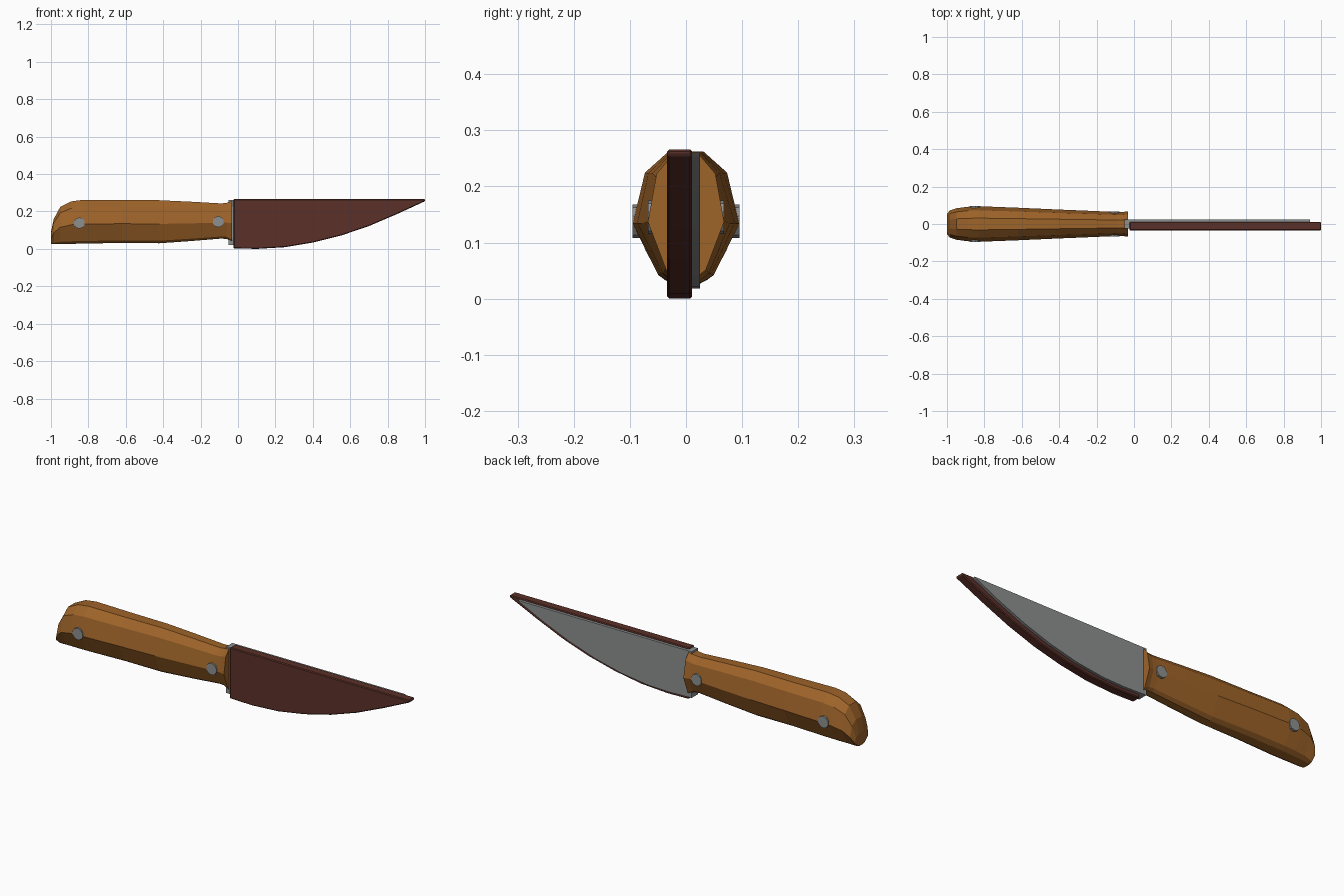
import bpy, bmesh, math
from mathutils import Matrix

if "Cube" in bpy.data.objects:
    bpy.data.objects.remove(bpy.data.objects["Cube"])


def material(name, rgb):
    m = bpy.data.materials.new(name)
    m.diffuse_color = (*rgb, 1)
    m.use_nodes = True
    m.node_tree.nodes["Principled BSDF"].inputs["Base Color"].default_value = m.diffuse_color
    return m


WOOD = material("warm wood", (0.34, 0.125, 0.022))
STEEL = material("grey steel", (0.27, 0.28, 0.275))
LEATHER = material("dark red leather", (0.105, 0.03, 0.022))


def finish(name, bm, mat):
    bmesh.ops.recalc_face_normals(bm, faces=bm.faces[:])
    mesh = bpy.data.meshes.new(name)
    bm.to_mesh(mesh)
    bm.free()
    mesh.materials.append(mat)
    ob = bpy.data.objects.new(name, mesh)
    bpy.context.collection.objects.link(ob)
    return ob


def plate(name, outline, y0, y1, mat):
    """Extrude an x-z outline from y0 to y1."""
    bm = bmesh.new()
    face = bm.faces.new([bm.verts.new((x, y0, z)) for x, z in outline])
    ext = bmesh.ops.extrude_face_region(bm, geom=[face])
    for v in ext["geom"]:
        if isinstance(v, bmesh.types.BMVert):
            v.co.y = y1
    return finish(name, bm, mat)


# Handle: faceted cross-section lofted along x (x, half width, bottom, top)
stations = [(-1.0, 0.055, 0.025, 0.09), (-0.985, 0.072, 0.025, 0.16),
            (-0.95, 0.084, 0.026, 0.225), (-0.89, 0.092, 0.027, 0.254),
            (-0.83, 0.095, 0.028, 0.262), (-0.62, 0.087, 0.032, 0.260),
            (-0.42, 0.078, 0.030, 0.260), (-0.25, 0.071, 0.042, 0.252),
            (-0.09, 0.064, 0.055, 0.243), (-0.06, 0.064, 0.053, 0.246),
            (-0.033, 0.068, 0.038, 0.258)]
half = [(0.28, 0.0), (0.52, 0.06), (1.0, 0.45), (0.77, 0.84), (0.33, 1.0)]
section = half + [(-y, z) for y, z in reversed(half)]

bm = bmesh.new()
rings = [[bm.verts.new((x, w * y, b + (t - b) * z)) for y, z in section]
         for x, w, b, t in stations]
n = len(section)
for a, c in zip(rings, rings[1:]):
    for i in range(n):
        j = (i + 1) % n
        bm.faces.new((a[i], a[j], c[j], c[i]))
bm.faces.new(rings[0])
bm.faces.new(rings[-1])
finish("handle", bm, WOOD)

# Rivets running through the handle
for name, x, z, w in (("rear_rivet", -0.848, 0.138, 0.0955),
                      ("front_rivet", -0.105, 0.145, 0.0675)):
    bm = bmesh.new()
    bmesh.ops.create_cone(bm, cap_ends=True, segments=10, radius1=0.03, radius2=0.03,
                          depth=2 * w, matrix=Matrix.Translation((x, 0, z))
                          @ Matrix.Rotation(math.pi / 2, 4, 'X'))
    finish(name, bm, STEEL)

# Steel blade
blade = [(-0.05, 0.26), (0.94, 0.26), (0.93, 0.252), (0.8, 0.190), (0.65, 0.127),
         (0.5, 0.078), (0.35, 0.042), (0.2, 0.022), (0.08, 0.018), (-0.05, 0.022)]
plate("blade", blade, -0.025, 0.025, STEEL)

# Leather cover around the front half of the blade
cover = [(-0.024, 0.266), (1.0, 0.266), (1.0, 0.255), (0.85, 0.186), (0.7, 0.122),
         (0.55, 0.071), (0.4, 0.034), (0.25, 0.009), (0.1, 0.0), (-0.024, 0.003)]
sheath = plate("sheath", cover, -0.034, 0.011, LEATHER)
bev = sheath.modifiers.new("edge", 'BEVEL')
bev.width = 0.004
bev.segments = 1
